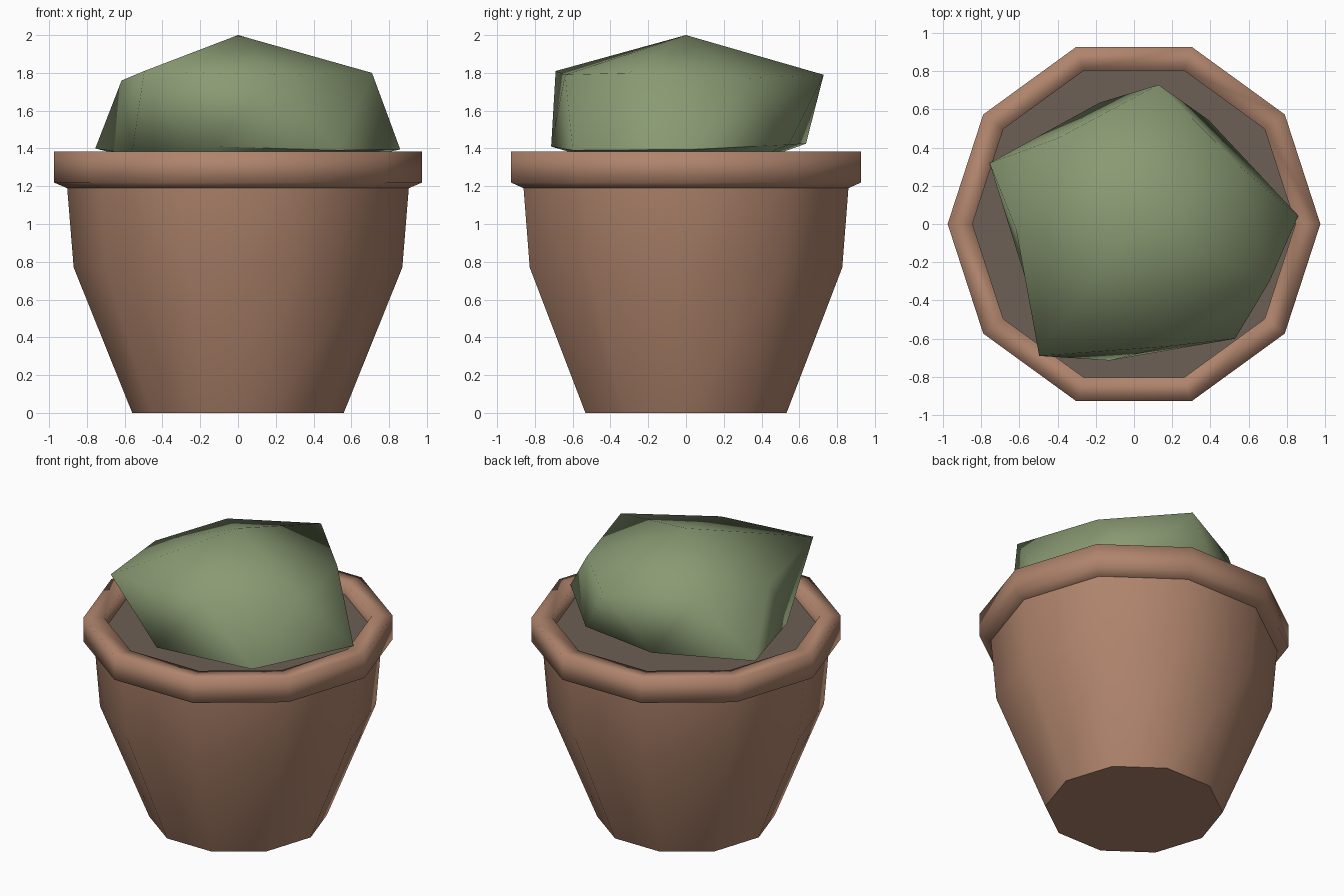
import bpy, bmesh
from math import sin, cos, radians, pi

if "Cube" in bpy.data.objects:
    bpy.data.objects.remove(bpy.data.objects["Cube"])

SIDES = 10


def make_object(name, bm, color, angle=180):
    bmesh.ops.recalc_face_normals(bm, faces=bm.faces)
    mesh = bpy.data.meshes.new(name)
    bm.to_mesh(mesh)
    bm.free()
    obj = bpy.data.objects.new(name, mesh)
    bpy.context.collection.objects.link(obj)
    mat = bpy.data.materials.new(name + "_color")
    mat.diffuse_color = (*color, 1)
    mat.use_nodes = True
    mat.node_tree.nodes["Principled BSDF"].inputs["Base Color"].default_value = mat.diffuse_color
    mesh.materials.append(mat)
    bpy.ops.object.select_all(action='DESELECT')
    obj.select_set(True)
    bpy.context.view_layer.objects.active = obj
    bpy.ops.object.shade_smooth_by_angle(angle=radians(angle))
    return obj


def bridge(bm, a, b):
    n = len(a)
    for i in range(n):
        j = (i + 1) % n
        bm.faces.new((a[i], a[j], b[j], b[i]))


def lathe_ring(bm, r, z):
    return [bm.verts.new((r * cos(2 * pi * i / SIDES), r * sin(2 * pi * i / SIDES), z))
            for i in range(SIDES)]


# Pot: tapered ten-sided body with a closed base
bm = bmesh.new()
rings = [lathe_ring(bm, r, z) for r, z in ((0.56, 0), (0.87, 0.77), (0.905, 1.2))]
bm.faces.new(rings[0])
for a, b in zip(rings, rings[1:]):
    bridge(bm, a, b)
make_object("pot_body", bm, (0.43, 0.23, 0.15), 60)

# Rim: thick collar, softly shaded
bm = bmesh.new()
rings = [lathe_ring(bm, r, z) for r, z in
         ((0.905, 1.19), (0.975, 1.22), (0.975, 1.385), (0.845, 1.385), (0.845, 1.28))]
for a, b in zip(rings, rings[1:]):
    bridge(bm, a, b)
make_object("pot_rim", bm, (0.43, 0.23, 0.15))

# Soil disc
bm = bmesh.new()
bm.faces.new(lathe_ring(bm, 0.845, 1.3))
make_object("soil", bm, (0.15, 0.115, 0.09))

# Plant: squat irregular seven-sided ball, two staggered rings between poles
STEP = 360 / 7
upper = [(0.74, 1.79), (0.60, 1.79), (0.617, 1.76), (0.85, 1.81),
         (0.665, 1.79), (0.77, 1.80), (0.63, 1.77)]
lower = [(0.67, 1.42), (0.66, 1.425), (0.82, 1.40), (0.64, 1.37),
         (0.725, 1.41), (0.80, 1.39), (0.86, 1.395)]
bm = bmesh.new()


def plant_ring(points, start):
    return [bm.verts.new((r * cos(radians(start + i * STEP)),
                          r * sin(radians(start + i * STEP)), z))
            for i, (r, z) in enumerate(points)]


up, low = plant_ring(upper, 80), plant_ring(lower, 80 - STEP / 2)
top, bottom = bm.verts.new((0, 0, 2)), bm.verts.new((0, 0, 1.2))
for i in range(7):
    j = (i + 1) % 7
    bm.faces.new((top, up[i], up[j]))
    bm.faces.new((up[i], low[i], low[j]))
    bm.faces.new((up[i], low[j], up[j]))
    bm.faces.new((bottom, low[j], low[i]))
make_object("plant", bm, (0.25, 0.32, 0.17), 65)
